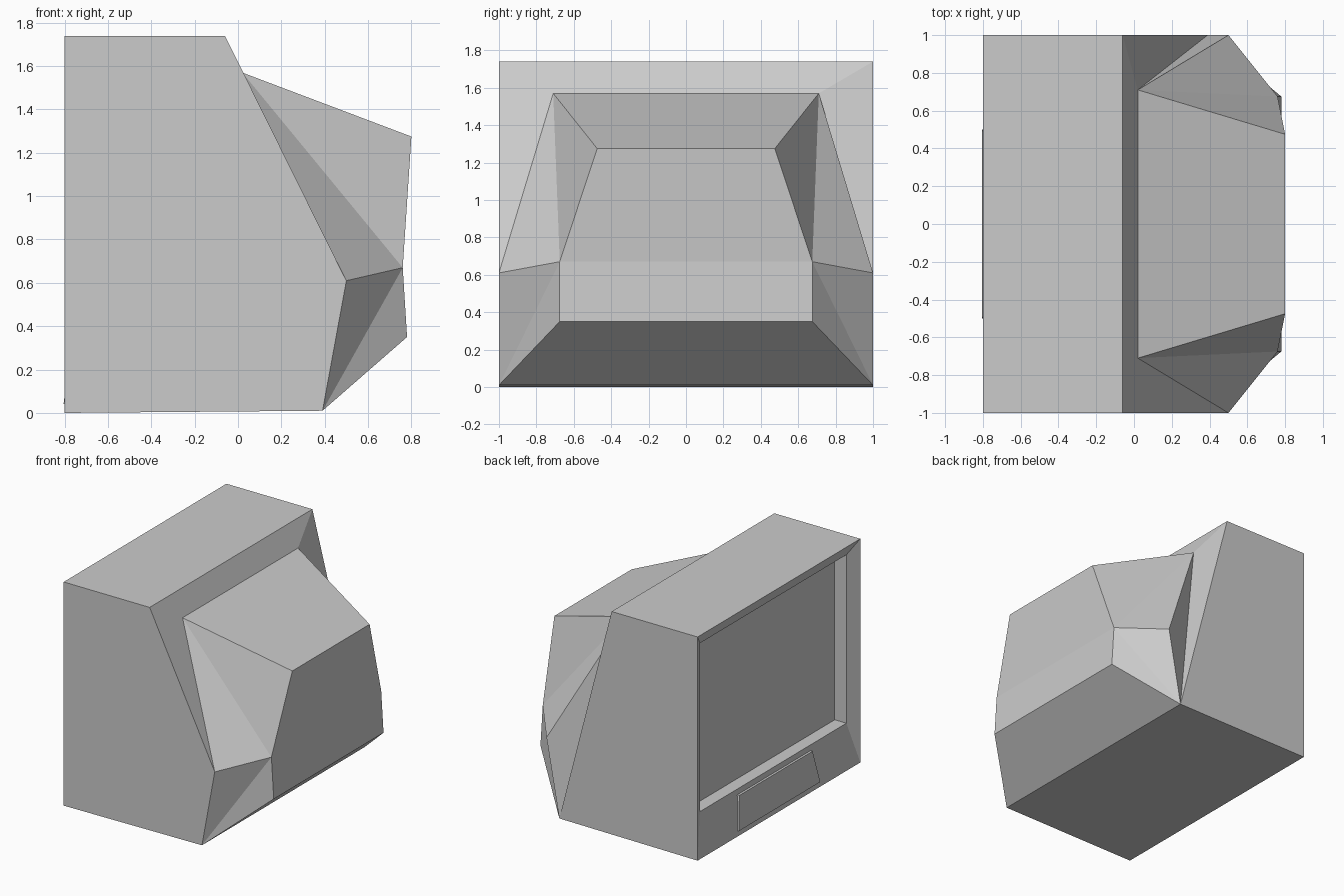
import bpy, bmesh

if "Cube" in bpy.data.objects:
    bpy.data.objects.remove(bpy.data.objects["Cube"])


def build(name, points, shared, per_side, one_side):
    """Mirror named (x, half-width, z) points across y, then make faces.
    Upper case = +y point, lower case = -y point."""
    bm = bmesh.new()
    v = {}
    for key, (x, y, z) in points.items():
        v[key] = bm.verts.new((x, y, z))
        v[key.lower()] = bm.verts.new((x, -y, z))
    for a, b in shared:                       # quads bridging both sides
        bm.faces.new([v[k] for k in (a, b, b.lower(), a.lower())])
    for f in per_side:                        # faces repeated on each side
        bm.faces.new([v[k] for k in f])
        bm.faces.new([v[k.lower()] for k in reversed(f)])
    for f in one_side:                        # faces that differ per side
        bm.faces.new([v[k] for k in f])
    bmesh.ops.recalc_face_normals(bm, faces=bm.faces)
    mesh = bpy.data.meshes.new(name)
    bm.to_mesh(mesh)
    bm.free()
    obj = bpy.data.objects.new(name, mesh)
    bpy.context.collection.objects.link(obj)
    return obj


# Cabinet: wedge-backed case, tapered tube housing, sloped bezel and sunk screen
cabinet = {
    "P": (-0.80, 1.0, 0.0), "Q": (-0.80, 1.0, 1.74),      # front outline
    "T": (-0.06, 1.0, 1.74), "E": (0.39, 1.0, 0.01),      # case rear
    "D": (0.50, 1.0, 0.61), "A": (0.02, 0.71, 1.57),      # housing root
    "B": (0.80, 0.475, 1.275), "C": (0.76, 0.675, 0.67),  # housing rear
    "F": (0.78, 0.675, 0.35),
    "G": (-0.75, 0.9, 0.33), "H": (-0.75, 0.9, 1.64),     # bezel inner rim
    "I": (-0.65, 0.9, 0.33), "J": (-0.65, 0.9, 1.64),     # screen
}
build("television_cabinet", cabinet,
      shared=["QT", "TA", "AB", "BC", "CF", "FE", "EP",
              "PG", "GI", "IJ", "JH", "HQ"],
      per_side=["ABC", "ACD", "DCE", "CFE", "PQHG", "GHJI"],
      one_side=["PQTE", "TAE", "ADE", "pqtde", "tad"])

# Control panel: shallow tapered plate under the screen
panel = {
    "A": (-0.805, 0.5, 0.04), "B": (-0.774, 0.45, 0.29),
    "C": (-0.785, 0.5, 0.04), "D": (-0.75, 0.45, 0.29),
}
build("control_panel", panel,
      shared=["AB", "BD", "DC", "CA"], per_side=["ABDC"], one_side=[])
